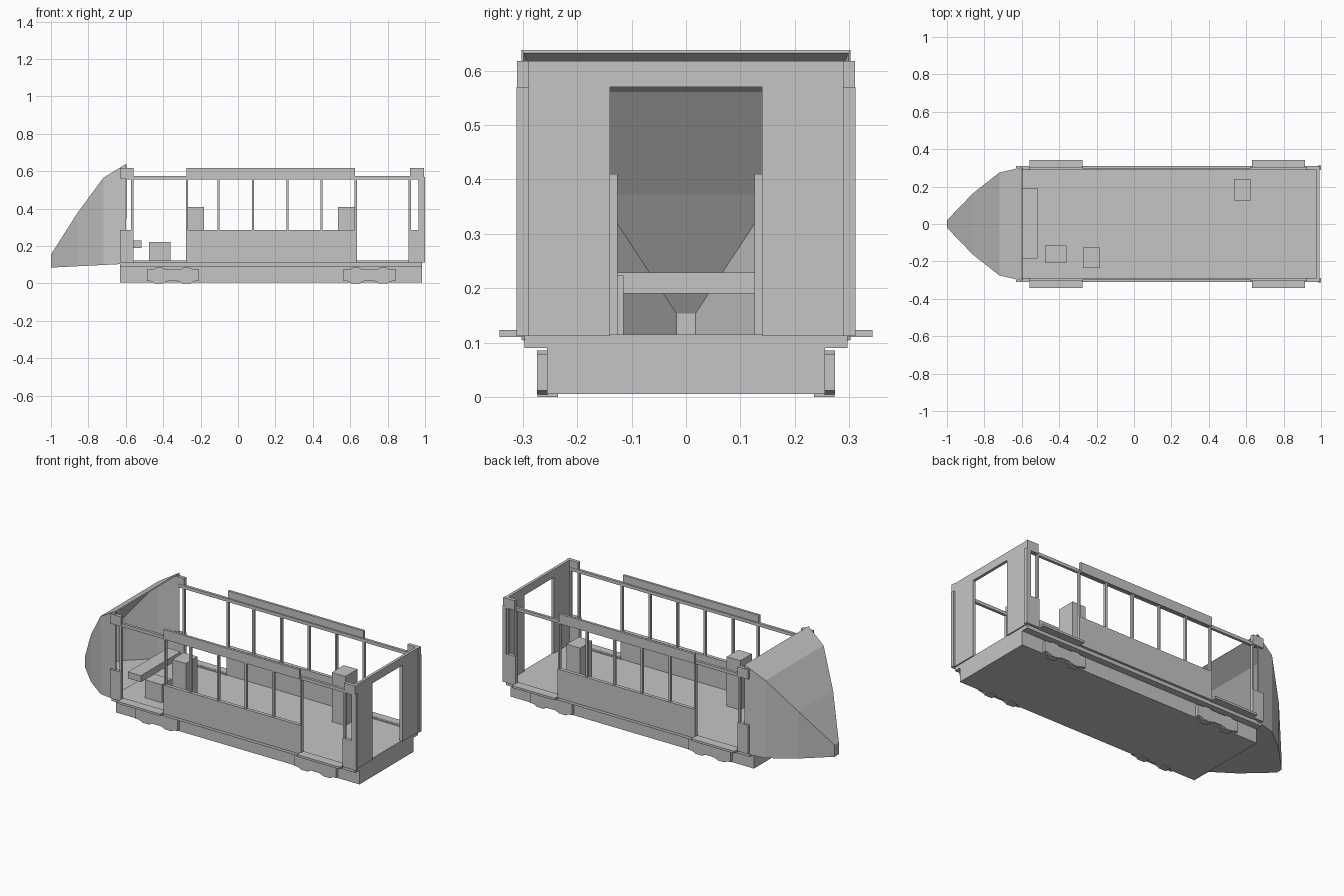
import bpy
import bmesh

old = bpy.data.objects.get("Cube")
if old:
    bpy.data.objects.remove(old, do_unlink=True)

grey = bpy.data.materials.new("plain grey")
grey.use_nodes = True
COLOUR = (0.56, 0.56, 0.56, 1)
grey.diffuse_color = COLOUR
grey.node_tree.nodes["Principled BSDF"].inputs["Base Color"].default_value = COLOUR


def finish(name, bm):
    bmesh.ops.recalc_face_normals(bm, faces=bm.faces)
    mesh = bpy.data.meshes.new(name)
    bm.to_mesh(mesh)
    bm.free()
    mesh.materials.append(grey)
    obj = bpy.data.objects.new(name, mesh)
    bpy.context.scene.collection.objects.link(obj)
    return obj


def box(name, x, y, z):
    """Box from (low, high) ranges on each axis."""
    bm = bmesh.new()
    bmesh.ops.create_cube(bm, size=1)
    for v in bm.verts:
        v.co = [(r[0] + r[1]) / 2 + c * (r[1] - r[0]) for c, r in zip(v.co, (x, y, z))]
    return finish(name, bm)


def extrude_profile(name, points, y):
    """Outline in x and z, extruded along y."""
    bm = bmesh.new()
    face = bm.faces.new([bm.verts.new((px, y[0], pz)) for px, pz in points])
    out = bmesh.ops.extrude_face_region(bm, geom=[face])
    new = [g for g in out["geom"] if isinstance(g, bmesh.types.BMVert)]
    bmesh.ops.translate(bm, verts=new, vec=(0, y[1] - y[0], 0))
    return finish(name, bm)


# Chassis
box("underframe", (-0.63, 0.985), (-0.256, 0.256), (0.005, 0.095))
box("floor", (-0.63, 0.985), (-0.297, 0.297), (0.09, 0.115))

# Parts repeated on both sides
FLOOR, SILL, HEAD, TOP = 0.112, 0.285, 0.556, 0.618
for side, label in ((1, "left"), (-1, "right")):
    def side_box(part, x, y, z):
        return box(f"{label}_{part}", x, sorted(side * c for c in y), z)

    # Lower panels, top rail and fascia
    wall = (0.29, 0.311)
    side_box("lower_wall", (-0.278, 0.636), wall, (FLOOR, SILL))
    side_box("front_corner_panel", (-0.63, -0.56), wall, (FLOOR, SILL))
    side_box("rear_corner_panel", (0.912, 0.985), wall, (FLOOR, SILL))
    side_box("top_rail", (-0.6, 0.985), (0.288, 0.304), (HEAD, 0.575))
    side_box("fascia", (-0.275, 0.626), (0.296, 0.311), (HEAD + 0.004, TOP))
    side_box("front_corner_cap", (-0.63, -0.56), (0.29, 0.311), (HEAD + 0.004, TOP))
    side_box("rear_corner_cap", (0.92, 0.995), (0.29, 0.311), (HEAD + 0.004, TOP))

    # Window and door posts
    for i, x in enumerate((-0.565, -0.272, -0.104, 0.08, 0.264, 0.446, 0.63, 0.918, 0.972)):
        side_box(f"post_{i}", (x - 0.006, x + 0.006), (0.29, 0.306), (SILL - 0.01, HEAD + 0.01))

    # Doorway sills, steps and bogie frames
    for end, x0 in (("front", -0.56), ("rear", 0.63)):
        side_box(f"{end}_door_sill", (x0, x0 + 0.285), (0.286, 0.311), (FLOOR, 0.122))
        side_box(f"{end}_step", (x0, x0 + 0.285), (0.297, 0.343), (0.11, 0.123))
    for end, x0 in (("front", -0.487), ("rear", 0.565)):
        half = [(0, 0.012), (0.02, 0.012), (0.04, 0.004), (0.09, 0.004), (0.11, 0.012)]
        upper = [(0, 0.078), (0.035, 0.078), (0.05, 0.085), (0.08, 0.085), (0.095, 0.078)]
        low = half + [(0.277 - x, z) for x, z in reversed(half)]
        high = upper + [(0.277 - x, z) for x, z in reversed(upper)]
        outline = [(x0 + x, z) for x, z in low + high[::-1]]
        extrude_profile(f"{label}_{end}_bogie_frame", outline, sorted((side * 0.254, side * 0.274)))
        for k, dx in enumerate((0.04, 0.187)):
            side_box(f"{end}_wheel_foot_{k}", (x0 + dx, x0 + dx + 0.05), (0.235, 0.273), (0, 0.007))

    # Rear end wall beside the gangway
    side_box("rear_wall", (0.975, 0.992), (0.14, 0.311), (FLOOR, TOP))
    side_box("rear_wall_edge", (0.985, 1.0), (0.289, 0.312), (FLOOR, 0.57))

box("rear_lintel", (0.975, 0.992), (-0.14, 0.14), (0.57, TOP))

# Interior fittings
box("driver_desk", (-0.6, -0.515), (-0.185, 0.192), (0.19, 0.229))
box("driver_seat", (-0.475, -0.362), (-0.205, -0.115), (0.113, 0.223))
box("front_cabinet", (-0.272, -0.182), (-0.235, -0.126), (0.113, 0.41))
box("rear_cabinet", (0.534, 0.624), (0.126, 0.24), (0.113, 0.41))

# Hollow faceted nose: x, half width, bottom, top
sections = [(-0.6, 0.303, 0.105, 0.638), (-0.72, 0.275, 0.099, 0.565),
            (-0.86, 0.165, 0.092, 0.375), (-1.0, 0.02, 0.085, 0.155)]
bm = bmesh.new()
rings = [[bm.verts.new(p) for p in ((x, -w, lo), (x, w, lo), (x, w, hi), (x, -w, hi))]
         for x, w, lo, hi in sections]
for a, b in zip(rings, rings[1:]):
    for i in range(4):
        j = (i + 1) % 4
        bm.faces.new((a[i], a[j], b[j], b[i]))
bm.faces.new(rings[-1])
nose = finish("nose_shell", bm)
shell = nose.modifiers.new("thickness", "SOLIDIFY")
shell.thickness = 0.008
shell.offset = -1
